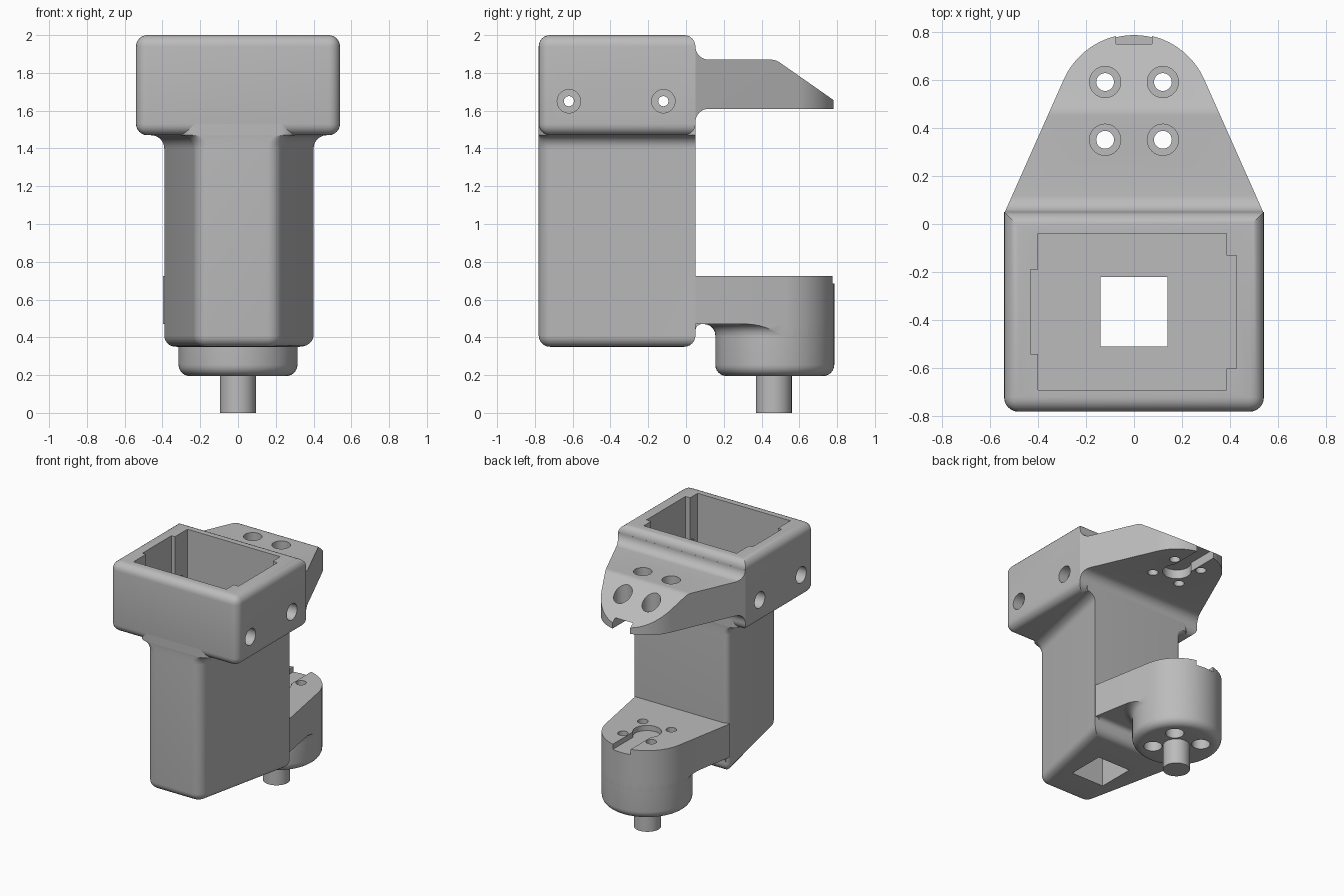
import bpy, bmesh, math
from mathutils import Vector

if "Cube" in bpy.data.objects:
    bpy.data.objects.remove(bpy.data.objects["Cube"])

grey = bpy.data.materials.new("matte grey")
grey.use_nodes = True
grey.diffuse_color = (0.5, 0.5, 0.5, 1)
grey.node_tree.nodes["Principled BSDF"].inputs["Base Color"].default_value = (0.5, 0.5, 0.5, 1)


def loft(name, rings):
    """Skin a stack of equal-length rings and cap both ends."""
    bm = bmesh.new()
    rows = [[bm.verts.new(p) for p in ring] for ring in rings]
    for a, b in zip(rows, rows[1:]):
        for i in range(len(a)):
            j = (i + 1) % len(a)
            bm.faces.new((a[i], a[j], b[j], b[i]))
    bm.faces.new(rows[0])
    bm.faces.new(rows[-1])
    bmesh.ops.recalc_face_normals(bm, faces=bm.faces)
    mesh = bpy.data.meshes.new(name)
    bm.to_mesh(mesh)
    bm.free()
    mesh.materials.append(grey)
    obj = bpy.data.objects.new(name, mesh)
    bpy.context.collection.objects.link(obj)
    return obj


def prism(name, pts, lo, hi, axis="z"):
    if axis == "z":
        return loft(name, [[(u, v, h) for u, v in pts] for h in (lo, hi)])
    return loft(name, [[(h, u, v) for u, v in pts] for h in (lo, hi)])


def box(name, x0, x1, y0, y1, z0, z1):
    return prism(name, [(x0, y0), (x1, y0), (x1, y1), (x0, y1)], z0, z1)


def circle(u, v, r, n=48):
    return [(u + r * math.cos(2 * math.pi * k / n), v + r * math.sin(2 * math.pi * k / n))
            for k in range(n)]


def lathe(name, x, y, profile):
    return loft(name, [[(u, v, z) for u, v in circle(x, y, r, 64)] for r, z in profile])


def rounded(corners, n=8):
    """Polygon from (u, v, radius) corners, each filleted by its radius."""
    out = []
    for i, (u, v, r) in enumerate(corners):
        p = Vector((u, v))
        if r == 0:
            out.append((u, v))
            continue
        a = (Vector(corners[i - 1][:2]) - p).normalized()
        b = (Vector(corners[(i + 1) % len(corners)][:2]) - p).normalized()
        half = a.angle(b) / 2
        centre = p + (a + b).normalized() * (r / math.sin(half))
        start = p + a * (r / math.tan(half)) - centre
        end = p + b * (r / math.tan(half)) - centre
        for k in range(n + 1):
            d = start.lerp(end, k / n)
            # spread the points evenly round the arc
            t, w = k / n, start.angle(end)
            d = (start * math.sin((1 - t) * w) + end * math.sin(t * w)) / math.sin(w)
            out.append(tuple(centre + d))
    return out


def boolean(obj, tool, operation="DIFFERENCE", keep=False):
    mod = obj.modifiers.new("cut", "BOOLEAN")
    mod.object, mod.operation, mod.solver = tool, operation, "EXACT"
    bpy.context.view_layer.update()
    deps = bpy.context.evaluated_depsgraph_get()
    mesh = bpy.data.meshes.new_from_object(obj.evaluated_get(deps))
    obj.modifiers.clear()
    obj.data = mesh
    if not keep:
        bpy.data.objects.remove(tool)


def tangent_plan(width, y0, r):
    """Outline tapering from a straight edge to a round end about the pivot."""
    w = Vector((width, y0 - PIVOT))
    ang = math.atan2(w.y, w.x) + math.acos(r / w.length)
    n = 40
    arc = [(r * math.cos(ang + (math.pi - 2 * ang) * k / n),
            PIVOT + r * math.sin(ang + (math.pi - 2 * ang) * k / n)) for k in range(n + 1)]
    return [(-width, y0), (width, y0)] + arc


PIVOT, FRONT, BACK = 0.47, -0.78, 0.05
EDGE = 0.06
BOLTS = [(x, PIVOT + y) for x in (-0.12, 0.12) for y in (-0.12, 0.12)]

# Head block, rounded everywhere except its upright back edges
head = box("head_block", -0.54, 0.54, FRONT, BACK, 1.47, 2.0)
bm = bmesh.new()
bm.from_mesh(head.data)
edges = [e for e in bm.edges
         if not all(abs(v.co.y - BACK) < 1e-4 for v in e.verts)
         or abs(e.verts[0].co.z - e.verts[1].co.z) < 1e-4]
bmesh.ops.bevel(bm, geom=edges, offset=EDGE, segments=6, profile=0.5, affect="EDGES")
bm.to_mesh(head.data)
bm.free()


# Tapered column: rounded foot, flared fillet under the head
def section(z, flare=0, inset=0):
    slope = 0.18 / 0.83
    wf = 0.22 + flare + inset * (slope - 1.02)
    wb = 0.40 + flare - inset * (slope + 1.02)
    y0, y1 = FRONT + inset, BACK - inset
    r = max(0.08 - inset, 0.003)
    rb = max(0.04 - inset, 0.003)
    pts = rounded([(-wf, y0, r), (wf, y0, r), (wb, y1, 0), (-wb, y1, rb)])
    return [(x, y, z) for x, y in pts]


steps = [math.pi / 2 * k / 6 for k in range(7)]
rings = [section(0.35 + EDGE * (1 - math.sin(a)), 0, EDGE * (1 - math.cos(a)))
         for a in reversed(steps)]
rings += [section(1.40 + 0.07 * math.sin(a), 0.07 * (1 - math.cos(a))) for a in steps]
rings.append(section(1.53, 0.07))
column = loft("column", rings)

# Socket in the head, its side notches, and the square shaft through the column
for dims in ((-0.40, 0.385, -0.69, -0.04), (-0.43, -0.39, -0.54, -0.19),
             (0.38, 0.425, -0.60, -0.13)):
    boolean(head, box("socket_cutter", *dims, 1.535, 2.1))
shaft = box("shaft_cutter", -0.14, 0.14, -0.51, -0.22, 0.2, 1.7)
boolean(head, shaft, keep=True)
boolean(column, shaft)

# Counterbored side screw holes
for y in (-0.62, -0.12):
    boolean(head, prism("screw_cutter", circle(y, 1.65, 0.027, 24), -0.7, 0.7, "x"))
    for side in (-1, 1):
        boolean(head, prism("bore_cutter", circle(y, 1.65, 0.062, 32),
                            *sorted((side * 0.46, side * 0.7)), "x"))


# Bolt holes and keyhole slot shared by both arms
def bolt_holes(obj, bore_lo, bore_hi):
    for x, y in BOLTS:
        boolean(obj, prism("bolt_cutter", circle(x, y, 0.037, 32), 0.1, 1.95))
        if bore_lo is not None:
            boolean(obj, prism("bore_cutter", circle(x, y, 0.065, 32), bore_lo, bore_hi))


def slot(obj, lo, hi):
    boolean(obj, prism("slot_end_cutter", circle(0, PIVOT, 0.1), lo, hi))
    boolean(obj, box("slot_cutter", -0.075, 0.075, PIVOT, 0.9, lo, hi))


# Upper arm: side profile trimmed by the plan outline
upper = prism("upper_arm", rounded([
    (0, 1.942, 0), (BACK, 1.942, 0), (BACK, 1.87, 0.07), (0.475, 1.87, 0.08),
    (0.80, 1.643, 0), (0.80, 1.61, 0), (BACK, 1.61, 0.07), (BACK, 1.538, 0),
    (0, 1.538, 0)]), -0.6, 0.6, "x")
boolean(upper, prism("plan_cutter", tangent_plan(0.539, 0.045, 0.32), 1.4, 2.0), "INTERSECT")
bolt_holes(upper, 1.69, 1.95)
slot(upper, 1.5, 1.68)

# Lower arm with the pivot hub below it
HUB = 0.315
plan = tangent_plan(0.398, 0.04, HUB)
lower = prism("lower_arm", plan, 0.47, 0.725)
bolt_holes(lower, 0.4, 0.62)
slot(lower, 0.685, 0.8)
hub = lathe("hub", 0, PIVOT, [
    (HUB - EDGE * (1 - math.sin(a)), 0.195 + EDGE * (1 - math.cos(a))) for a in steps]
    + [(HUB, 0.47)])
bolt_holes(hub, 0.1, 0.6)

# Fillet where the arm meets the hub, and where it meets the column
fillet = lathe("hub_fillet", 0, PIVOT, [(HUB - 0.01, 0.40)] + [
    (HUB + 0.06 * (1 - math.cos(a)), 0.41 + 0.06 * math.sin(a)) for a in steps])
boolean(fillet, prism("plan_cutter", plan, 0.3, 0.6), "INTERSECT")
boolean(fillet, prism("core_cutter", circle(0, PIVOT, HUB - 0.02), 0.3, 0.6))
web = prism("column_fillet", rounded([
    (0.0, 0.475, 0), (0.0, 0.43, 0), (BACK, 0.43, 0), (BACK, 0.47, 0.035),
    (0.10, 0.47, 0), (0.10, 0.475, 0)]), -0.37, 0.37, "x")

# Pivot pin
pin = lathe("pivot_pin", 0, PIVOT - 0.005, [(0.095, 0), (0.095, 0.25)])

parts = (head, column, upper, lower, hub, fillet, web, pin)
bpy.ops.object.select_all(action="DESELECT")
for part in parts:
    part.select_set(True)
bpy.context.view_layer.objects.active = head
bpy.ops.object.shade_smooth_by_angle(angle=math.radians(30))
